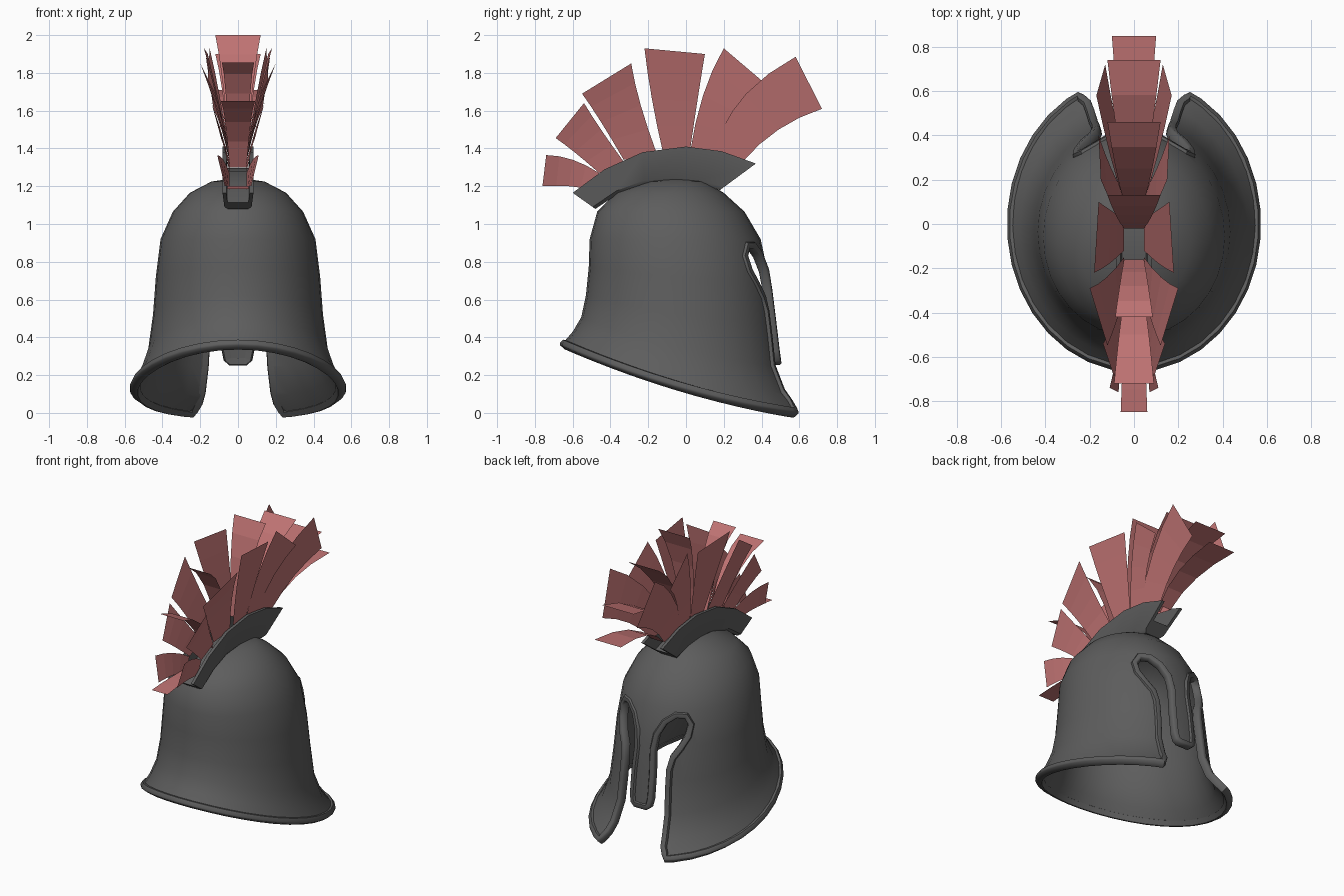
import bpy, bmesh, math
from mathutils import Vector
from mathutils.bvhtree import BVHTree

if "Cube" in bpy.data.objects:
    bpy.data.objects.remove(bpy.data.objects["Cube"])

def material(name, col):
    m = bpy.data.materials.new(name)
    m.diffuse_color = col
    m.use_nodes = True
    m.node_tree.nodes["Principled BSDF"].inputs["Base Color"].default_value = m.diffuse_color
    return m

STEEL = material("dark_metal", (0.11, 0.11, 0.11, 1))
RED = material("red_plume", (0.52, 0.17, 0.17, 1))

def make(name, verts, faces, mat, smooth=None):
    me = bpy.data.meshes.new(name)
    me.from_pydata([tuple(v) for v in verts], [], faces)
    ob = bpy.data.objects.new(name, me)
    bpy.context.collection.objects.link(ob)
    if mat:
        me.materials.append(mat)
        bm = bmesh.new()
        bm.from_mesh(me)
        bmesh.ops.recalc_face_normals(bm, faces=bm.faces)
        bm.to_mesh(me)
        bm.free()
    if smooth:
        smooth_by(ob, smooth)
    return ob

def activate(ob):
    bpy.ops.object.select_all(action='DESELECT')
    ob.select_set(True)
    bpy.context.view_layer.objects.active = ob

def smooth_by(ob, deg):
    activate(ob)
    bpy.ops.object.shade_smooth_by_angle(angle=math.radians(deg))

def loft(rings, closed):
    # quads between successive equal-length rings; end caps when open
    n, m = len(rings[0]), len(rings)
    verts = [p for r in rings for p in r]
    faces = [(i * n + j, i * n + (j + 1) % n, (i + 1) % m * n + (j + 1) % n, (i + 1) % m * n + j)
             for i in range(m if closed else m - 1) for j in range(n)]
    return verts, faces

# Helmet shell: stacked ellipses that tilt and flare towards the rim
# (height, tilt, half width, front y, back y)
SECTIONS = [(1.225, 0, .14, .10, -.20), (1.165, 0, .255, .20, -.37), (1.065, 0, .345, .31, -.47),
            (.92, 0, .41, .395, -.51), (.72, .04, .435, .445, -.515), (.52, .08, .45, .475, -.53),
            (.34, .13, .475, .50, -.555), (.22, .165, .515, .56, -.60), (.125, .185, .565, .66, -.66)]

def ring_point(sec, a):
    z, tilt, w, yf, yb = sec
    u = math.cos(a)
    return Vector((w * math.sin(a), (yf + yb) / 2 + (yf - yb) / 2 * u, z - tilt * u + .27 * tilt * u * u))

SEG = 32
verts, faces = loft([[ring_point(s, 2 * math.pi * j / SEG) for j in range(SEG)] for s in SECTIONS], False)
verts.append(Vector((0, -.05, 1.245)))
faces += [(len(verts) - 1, (j + 1) % SEG, j) for j in range(SEG)]
shell = make("helmet_shell", verts, faces, STEEL)
bm = bmesh.new()
bm.from_mesh(shell.data)
tree = BVHTree.FromBMesh(bm)
bm.free()

# Face opening, right half: nose guard, eye hole, cheek edge
HALF = [(.045, .26), (.07, .28), (.08, .33), (.08, .5), (.072, .65), (.085, .75), (.125, .83), (.18, .875),
        (.225, .875), (.25, .83), (.245, .76), (.215, .69), (.175, .62), (.16, .54), (.162, .4),
        (.17, .25), (.185, .12), (.20, .065), (.228, .025), (.27, .0)]
loop = HALF + [(.27, -.2), (-.27, -.2)] + [(-x, z) for x, z in reversed(HALF)]
cv, cf = loft([[(x, y, z) for x, z in loop] for y in (.05, 1)], False)
n = len(loop)
cutter = make("opening_cutter", cv, cf + [tuple(range(n)), tuple(range(n, 2 * n))], STEEL)
cutter.hide_render = True
sol = shell.modifiers.new("thickness", 'SOLIDIFY')
sol.thickness, sol.offset = .03, -1
cut = shell.modifiers.new("opening", 'BOOLEAN')
cut.object, cut.operation, cut.solver = cutter, 'DIFFERENCE', 'EXACT'
activate(shell)
for mod in ("thickness", "opening"):
    bpy.ops.object.modifier_apply(modifier=mod)
bpy.data.objects.remove(cutter)
smooth_by(shell, 40)

# Raised border: one closed sweep around the opening and the lower rim
def on_front(x, z):
    hit = tree.ray_cast(Vector((x, 2, z)), Vector((0, -1, 0)))
    if hit[0] is None:
        hit = tree.find_nearest(Vector((x, .62, z)))
    return hit[0], hit[1]

right = [on_front(x, z) for x, z in HALF]
left = [on_front(-x, z) for x, z in reversed(HALF)]
rim = []
a0 = .56
for k in range(29):
    p = ring_point(SECTIONS[-1], a0 + (2 * math.pi - 2 * a0) * k / 28)
    rim.append((p, tree.find_nearest(p)[1]))
path = right + rim + left
rings = []
for i, (p, nrm) in enumerate(path):
    if nrm.dot(p - Vector((0, 0, p.z))) < 0:
        nrm = -nrm
    t = (path[(i + 1) % len(path)][0] - path[i - 1][0]).normalized()
    b = t.cross(nrm).normalized()
    nn = b.cross(t)
    rings.append([p + b * s + nn * h for s, h in
                  ((-.006, -.03), (-.006, .004), (.002, .012), (.026, .012), (.034, .0), (.034, -.034), (.0, -.038))])
make("edge_border", *loft(rings, True), STEEL, 50)

# Crest holder: curved trough with a U section
LOW = [(-.48, 1.08), (-.36, 1.16), (-.22, 1.21), (-.08, 1.22), (.06, 1.21), (.18, 1.18)]
TOP = [(-.60, 1.165), (-.43, 1.29), (-.23, 1.38), (0, 1.41), (.19, 1.385), (.37, 1.32)]
U = [(.055, 0), (.072, .12), (.082, 1), (.062, 1), (.055, .4)]
U += [(-x, f) for x, f in reversed(U)]
rings = [[(x, l[0] + (t[0] - l[0]) * f, l[1] + (t[1] - l[1]) * f) for x, f in U] for l, t in zip(LOW, TOP)]
cv, cf = loft(rings, False)
n = len(U)
make("crest_holder", cv, cf + [tuple(range(n)), tuple(range(len(cv) - n, len(cv)))], STEEL, 35)

# Cross plumes: curved cards across the crest (base, middle, tip, half width)
CROSS = [((.30, 1.33), (.52, 1.47), (.85, 1.52), .10), ((.20, 1.36), (.44, 1.60), (.74, 1.71), .12),
         ((.10, 1.38), (.25, 1.70), (.46, 1.90), .12), ((-.02, 1.38), (.04, 1.76), (.13, 2.0), .12),
         ((-.16, 1.36), (-.28, 1.69), (-.42, 1.855), .085), ((-.33, 1.30), (-.50, 1.54), (-.72, 1.65), .09),
         ((-.48, 1.20), (-.65, 1.20), (-.85, 1.185), .06)]

def bend(p, q, r, t):
    # quadratic through p, q, r
    p, q, r = Vector(p), Vector(q), Vector(r)
    return p * (1 - t) * (1 - 2 * t) + q * 4 * t * (1 - t) + r * t * (2 * t - 1)

def card(name, edge_a, edge_b):
    v = [p for pair in zip(edge_a, edge_b) for p in pair]
    make(name, v, [(2 * i, 2 * i + 1, 2 * i + 3, 2 * i + 2) for i in range(len(edge_a) - 1)], RED)

STEPS = [i / 4 for i in range(5)]
for k, (p, q, r, w) in enumerate(CROSS):
    pts = [(bend(p, q, r, t), .045 + (w - .045) * t) for t in STEPS]
    card(f"cross_plume_{k}", [(-h, c[0], c[1]) for c, h in pts], [(h, c[0], c[1]) for c, h in pts])

# Side plumes: mirrored cards splaying outwards; each edge is (base, middle, tip, tip x)
SIDE = [(((-.50, 1.18), (-.62, 1.20), (-.76, 1.20), .07), ((-.46, 1.27), (-.60, 1.34), (-.74, 1.365), .11)),
        (((-.46, 1.27), (-.59, 1.38), (-.69, 1.455), .09), ((-.33, 1.33), (-.45, 1.50), (-.54, 1.64), .14)),
        (((-.33, 1.34), (-.45, 1.54), (-.55, 1.69), .12), ((-.15, 1.36), (-.24, 1.63), (-.29, 1.85), .20)),
        (((-.12, 1.37), (-.18, 1.66), (-.22, 1.93), .18), ((.02, 1.38), (.06, 1.65), (.10, 1.90), .16)),
        (((.02, 1.37), (.09, 1.68), (.20, 1.93), .15), ((.14, 1.37), (.25, 1.60), (.40, 1.76), .16)),
        (((.10, 1.37), (.31, 1.68), (.58, 1.885), .17), ((.30, 1.33), (.49, 1.50), (.72, 1.61), .13))]
for k, edges in enumerate(SIDE):
    for s, tag in ((1, "right"), (-1, "left")):
        ea, eb = [[(s * (.045 + (x - .045) * t), *bend(p, q, r, t)) for t in STEPS] for p, q, r, x in edges]
        card(f"side_plume_{tag}_{k}", ea, eb)
